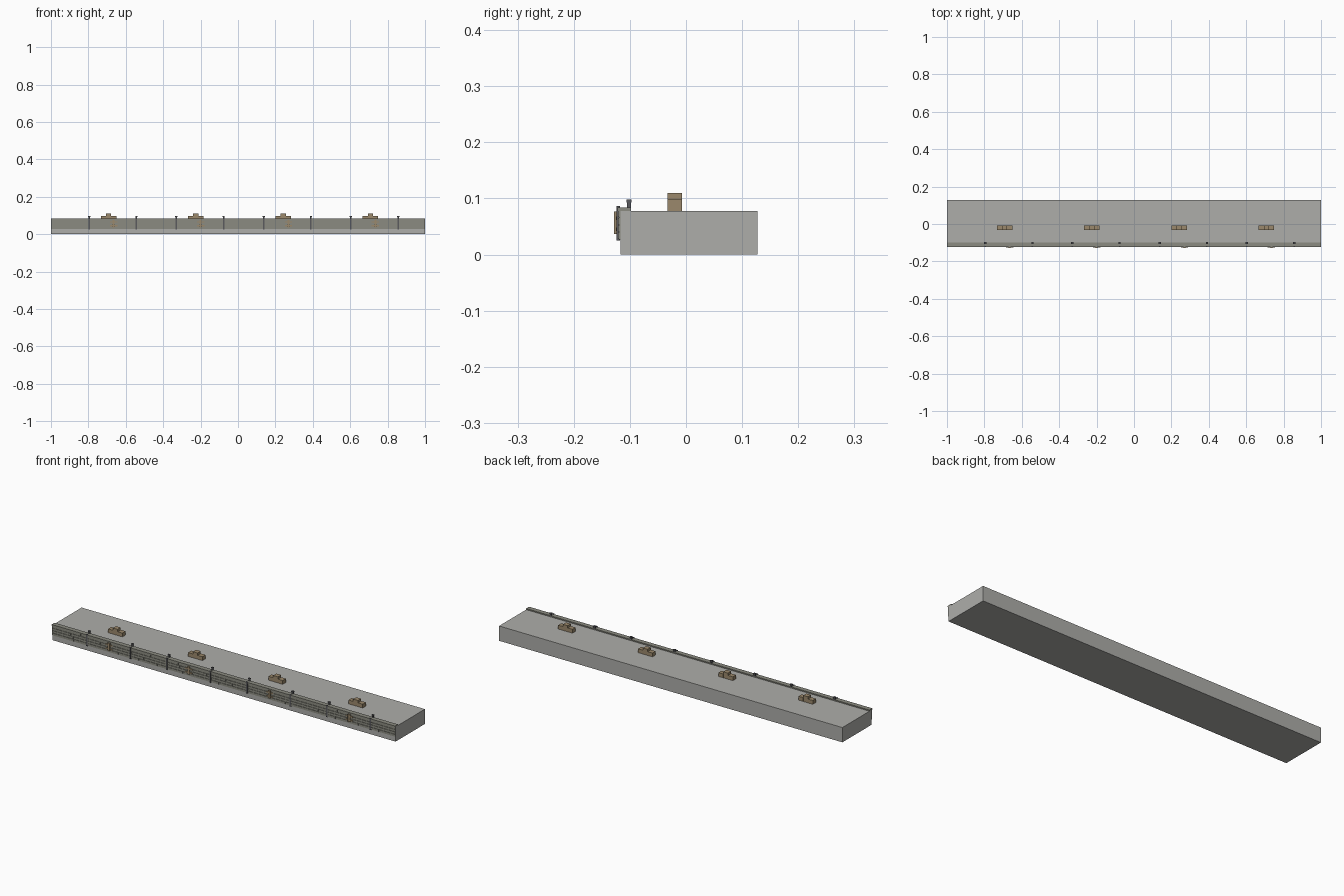
import bpy, bmesh, random
from mathutils import Matrix, Vector

if "Cube" in bpy.data.objects:
    bpy.data.objects.remove(bpy.data.objects["Cube"])

random.seed(4)


def material(name, rgb):
    m = bpy.data.materials.new(name)
    m.diffuse_color = (*rgb, 1)
    m.use_nodes = True
    m.node_tree.nodes["Principled BSDF"].inputs["Base Color"].default_value = m.diffuse_color
    return m


STONE = material("stone", (0.42, 0.42, 0.40))
WALL = material("weathered_wall", (0.26, 0.26, 0.22))
WOOD = material("wood", (0.33, 0.25, 0.15))
IRON = material("iron", (0.10, 0.10, 0.11))


def boxes(name, mat, extents):
    """One object made of boxes given as (x0, x1, y0, y1, z0, z1)."""
    bm = bmesh.new()
    for x0, x1, y0, y1, z0, z1 in extents:
        centre = Vector(((x0 + x1) / 2, (y0 + y1) / 2, (z0 + z1) / 2))
        mtx = Matrix.Translation(centre) @ Matrix.Diagonal((x1 - x0, y1 - y0, z1 - z0, 1))
        bmesh.ops.create_cube(bm, size=1, matrix=mtx)
    mesh = bpy.data.meshes.new(name)
    bm.to_mesh(mesh)
    bm.free()
    mesh.materials.append(mat)
    obj = bpy.data.objects.new(name, mesh)
    bpy.context.collection.objects.link(obj)
    return obj


# Main quay body
boxes("quay_body", STONE, [(-1, 1, -0.117, 0.127, 0, 0.078)])

# Facing: backing strip with staggered courses in slight relief
boxes("wall_backing", WALL, [(-1, 1, -0.119, -0.116, 0.027, 0.079)])
courses = []
rows = 4
height = 0.052 / rows
for r in range(rows):
    z = 0.027 + r * height
    x = -1.0
    while x < 1.0:
        end = x + random.uniform(0.10, 0.22)
        if end > 0.94:
            end = 1.0
        courses.append((x + 0.001, end - 0.001, -0.1215, -0.1185,
                        z + 0.0008, z + height - 0.0008))
        x = end
boxes("wall_courses", WALL, courses)

# Coping along the front edge
boxes("coping", WALL, [(-1, 1, -0.1225, -0.098, 0.078, 0.084)])

# Mooring posts with iron straps running down the wall
posts, straps = [], []
for x in (-0.795, -0.543, -0.33, -0.077, 0.138, 0.39, 0.603, 0.857):
    posts.append((x - 0.004, x + 0.004, -0.105, -0.098, 0.083, 0.094))
    posts.append((x - 0.006, x + 0.006, -0.106, -0.097, 0.093, 0.098))
    straps.append((x - 0.004, x + 0.004, -0.1235, -0.118, 0.025, 0.087))
boxes("mooring_posts", IRON, posts)
boxes("wall_straps", IRON, straps)

# Timber fenders with cross battens
fenders = []
for x in (-0.665, -0.20, 0.27, 0.735):
    fenders.append((x - 0.006, x + 0.006, -0.128, -0.121, 0.037, 0.077))
    for z in (0.045, 0.065):
        fenders.append((x - 0.02, x + 0.02, -0.125, -0.121, z - 0.003, z + 0.003))
boxes("timber_fenders", WOOD, fenders)

# Crate groups: three on the deck, one stacked in the middle
crates = []
for x in (-0.692, -0.226, 0.242, 0.708):
    for i in (-1, 0, 1):
        c = x + i * 0.028
        crates.append((c - 0.0138, c + 0.0138, -0.033, -0.007, 0.078, 0.098))
    crates.append((x - 0.0138, x + 0.0138, -0.033, -0.007, 0.098, 0.110))
boxes("crates", WOOD, crates)
